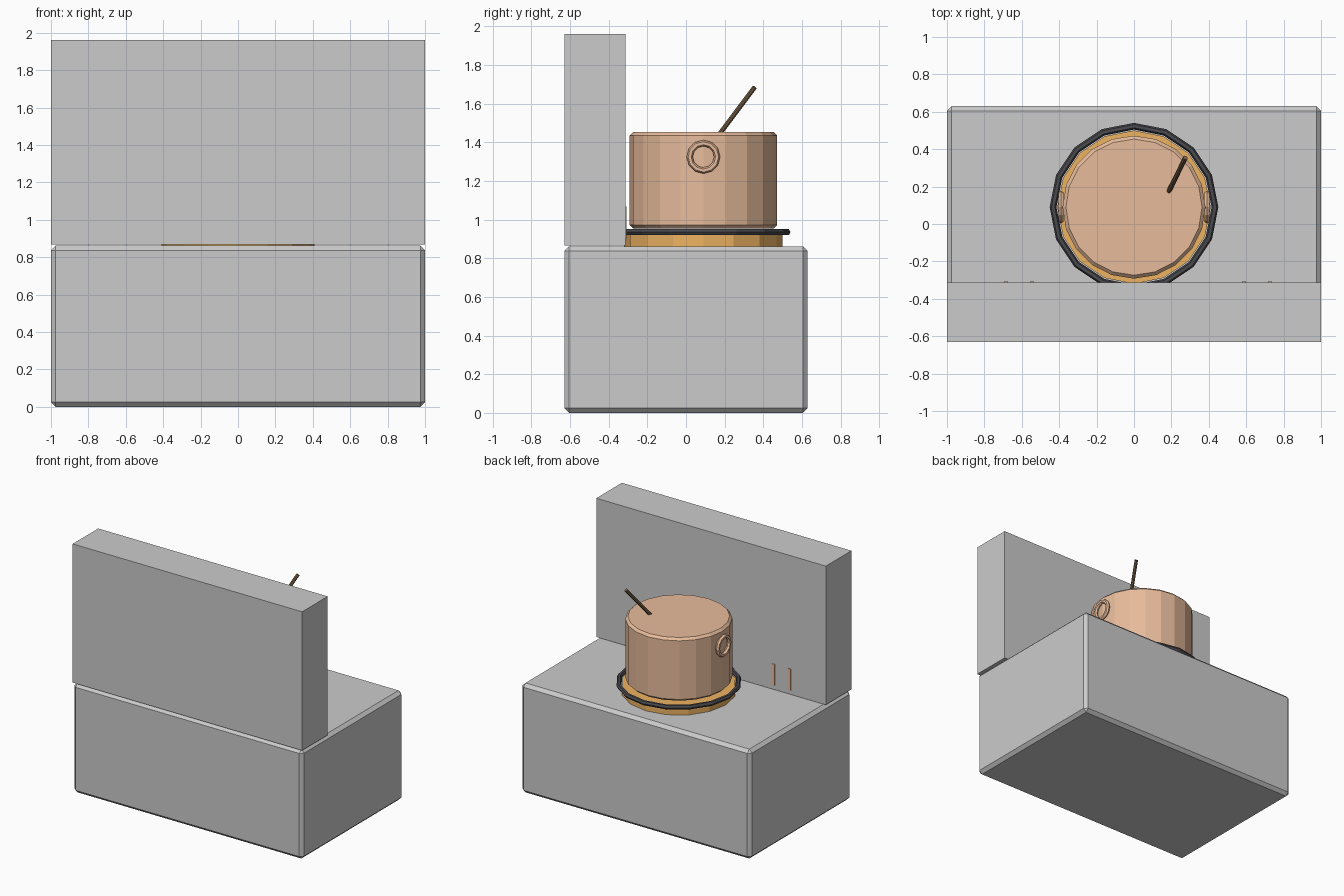
import bpy
from math import radians
from mathutils import Vector

if "Cube" in bpy.data.objects:
    bpy.data.objects.remove(bpy.data.objects["Cube"])

CY = 0.09  # hearth centre in y


def paint(ob, color):
    if color:
        mat = bpy.data.materials.get(color[0]) or bpy.data.materials.new(color[0])
        mat.diffuse_color = (*color[1], 1)
        mat.use_nodes = True
        mat.node_tree.nodes["Principled BSDF"].inputs["Base Color"].default_value = mat.diffuse_color
        ob.data.materials.append(mat)


COPPER = ("copper", (0.80, 0.50, 0.33))
EMBER = ("ember", (0.85, 0.45, 0.12))
IRON = ("iron", (0.07, 0.07, 0.08))
WOOD = ("wood", (0.20, 0.13, 0.07))


def finish(name, color, bevel):
    ob = bpy.context.object
    ob.name = name
    paint(ob, color)
    if bevel:
        mod = ob.modifiers.new("Bevel", "BEVEL")
        mod.width = bevel
        mod.segments = 1
        mod.limit_method = "ANGLE"
        mod.angle_limit = radians(40)
    return ob


def box(name, lo, hi, color=None, bevel=0):
    lo, hi = Vector(lo), Vector(hi)
    bpy.ops.mesh.primitive_cube_add(size=1, location=(lo + hi) / 2)
    bpy.context.object.scale = hi - lo
    bpy.ops.object.transform_apply(location=False, rotation=False, scale=True)
    return finish(name, color, bevel)


def rod(name, a, b, r, sides, color, bevel=0):
    a, b = Vector(a), Vector(b)
    bpy.ops.mesh.primitive_cylinder_add(vertices=sides, radius=r, depth=(b - a).length,
                                        location=(a + b) / 2)
    bpy.context.object.rotation_euler = (b - a).to_track_quat("Z", "Y").to_euler()
    return finish(name, color, bevel)


def ring(name, loc, major, minor, sides, color, rot=(0, 0, 0)):
    bpy.ops.mesh.primitive_torus_add(major_segments=sides, minor_segments=6, location=loc,
                                     rotation=rot, major_radius=major, minor_radius=minor)
    return finish(name, color, 0)


# Stone hearth block and back wall
box("hearth_base", (-1, -0.63, 0), (1, 0.63, 0.862), bevel=0.025)
box("back_wall", (-1, -0.63, 0.867), (1, -0.312, 1.96))

# Glowing fire bed with iron ring
rod("fire_bed", (0, CY, 0.855), (0, CY, 0.93), 0.41, 16, EMBER)
ring("iron_ring", (0, CY, 0.935), 0.433, 0.018, 16, IRON)

# Pot, side handles and ladle stick
rod("pot", (0, CY, 0.955), (0, CY, 1.453), 0.382, 20, COPPER, 0.018)
for side, x in (("left", -0.39), ("right", 0.39)):
    ring("pot_handle_" + side, (x, CY, 1.325), 0.071, 0.016, 12, COPPER, (0, radians(90), 0))
rod("ladle_stick", (0.165, 0.13, 1.385), (0.275, 0.355, 1.685), 0.013, 8, WOOD)

# Slivers of copper vessels sunk into the wall
for i, x in enumerate((-0.684, -0.545, 0.588, 0.727)):
    box(f"wall_copper_{i}", (x - 0.011, -0.34, 0.9), (x + 0.011, -0.308, 1.068), COPPER)
